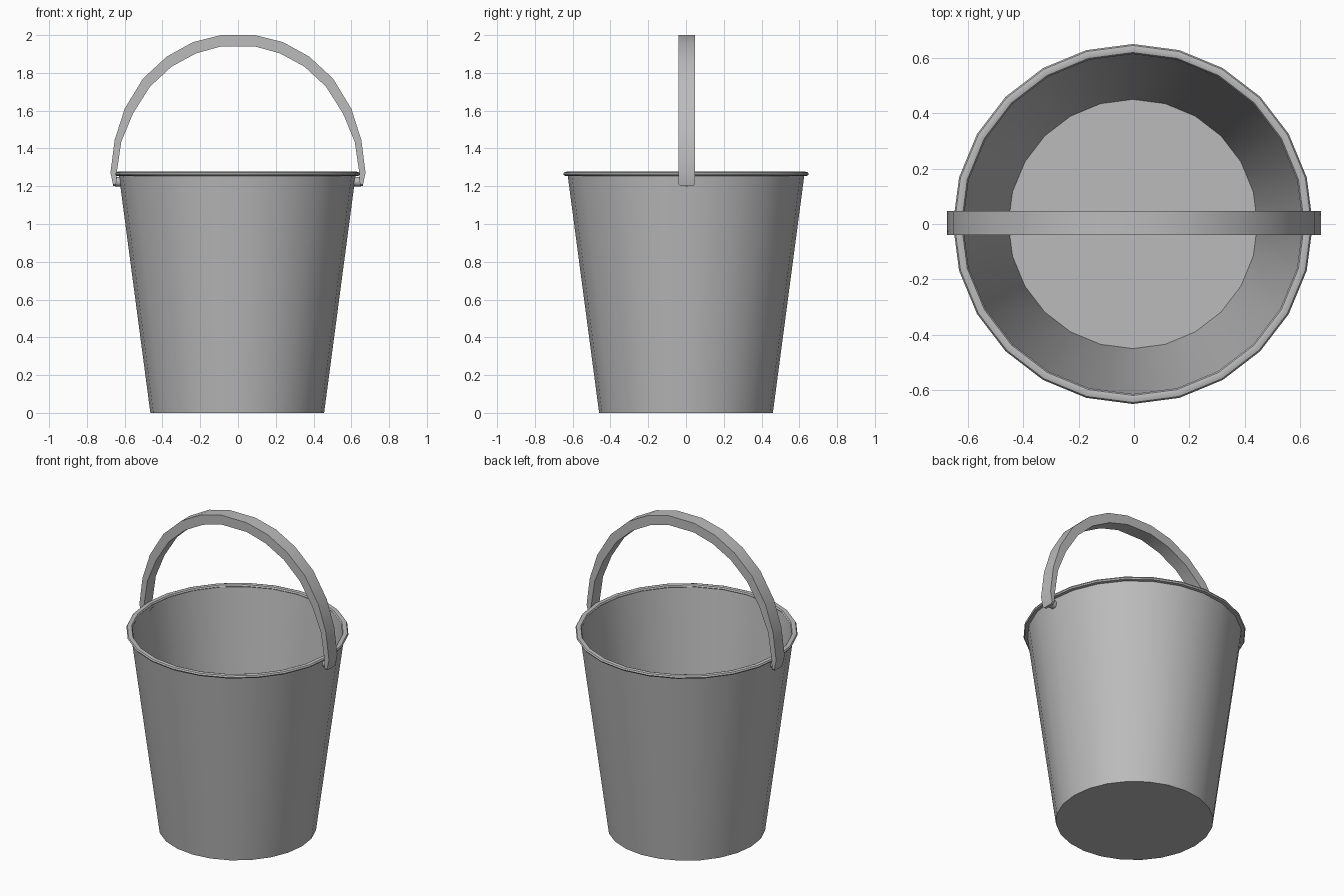
import bpy, bmesh, math

cube = bpy.data.objects.get("Cube")
if cube:
    bpy.data.objects.remove(cube, do_unlink=True)

SIDES = 24
CENTRE_X = -0.004

metal = bpy.data.materials.new("grey metal")
metal.use_nodes = True
GREY = (0.5, 0.5, 0.5, 1)
metal.diffuse_color = GREY
metal.node_tree.nodes["Principled BSDF"].inputs["Base Color"].default_value = GREY


def make_object(name, bm, angle=35):
    bmesh.ops.recalc_face_normals(bm, faces=bm.faces)
    mesh = bpy.data.meshes.new(name)
    bm.to_mesh(mesh)
    bm.free()
    obj = bpy.data.objects.new(name, mesh)
    bpy.context.collection.objects.link(obj)
    mesh.materials.append(metal)
    bpy.ops.object.select_all(action='DESELECT')
    obj.select_set(True)
    bpy.context.view_layer.objects.active = obj
    bpy.ops.object.shade_smooth_by_angle(angle=math.radians(angle))
    return obj


def lathe(name, profile, closed=False):
    """Revolve (radius, z) points about the vertical axis."""
    bm = bmesh.new()
    rings = []
    for r, z in profile:
        if r == 0:
            rings.append([bm.verts.new((0, 0, z))] * SIDES)
        else:
            rings.append([bm.verts.new((r * math.cos(a), r * math.sin(a), z))
                          for a in (math.tau * i / SIDES for i in range(SIDES))])
    pairs = list(zip(rings, rings[1:]))
    if closed:
        pairs.append((rings[-1], rings[0]))
    for lo, hi in pairs:
        for i in range(SIDES):
            j = (i + 1) % SIDES
            bm.faces.new(dict.fromkeys((lo[i], lo[j], hi[j], hi[i])))
    obj = make_object(name, bm)
    obj.location.x = CENTRE_X
    return obj


# Tapered thin-walled body with a flat floor
lathe("bucket_body", [(0, 0), (0.46, 0), (0.627, 1.262),
                      (0.615, 1.262), (0.45, 0.012), (0, 0.012)])

# Rolled rim
rim = [(0.632 + 0.018 * math.cos(a), 1.265 + 0.012 * math.sin(a))
       for a in (math.tau * k / 8 for k in range(8))]
lathe("rolled_rim", rim, closed=True)

# Arched strap handle: (outer x, outer z, inner x, inner z, half width)
half = [(0.09, 2.0, 0.09, 1.94, 0.043), (0.238, 1.963, 0.223, 1.903, 0.043),
        (0.376, 1.887, 0.352, 1.833, 0.043), (0.503, 1.77, 0.466, 1.727, 0.043),
        (0.6, 1.61, 0.556, 1.585, 0.043), (0.653, 1.445, 0.618, 1.435, 0.043),
        (0.675, 1.272, 0.642, 1.272, 0.043), (0.662, 1.21, 0.645, 1.21, 0.043),
        (0.66, 1.2, 0.645, 1.2, 0.033)]
arch = [(-a, b, -c, d, w) for a, b, c, d, w in reversed(half)] + half
bm = bmesh.new()
sections = []
for ox, oz, ix, iz, w in arch:
    sections.append([bm.verts.new((x, y + 0.004, z)) for x, y, z in
                     ((ox, -w, oz), (ox, w, oz), (ix, w, iz), (ix, -w, iz))])
for s, t in zip(sections, sections[1:]):
    for k in range(4):
        n = (k + 1) % 4
        bm.faces.new((s[k], s[n], t[n], t[k]))
bm.faces.new(sections[0])
bm.faces.new(sections[-1])
make_object("handle", bm)

# Pivot pegs joining the handle to the body
for side, label in ((1, "left"), (-1, "right")):
    bpy.ops.mesh.primitive_cylinder_add(vertices=12, radius=0.026, depth=0.04,
                                        location=(side * 0.632, 0.004, 1.224),
                                        rotation=(0, math.pi / 2, 0))
    peg = bpy.context.object
    peg.name = label + "_handle_peg"
    peg.data.materials.append(metal)
    bpy.ops.object.shade_smooth_by_angle(angle=math.radians(35))
